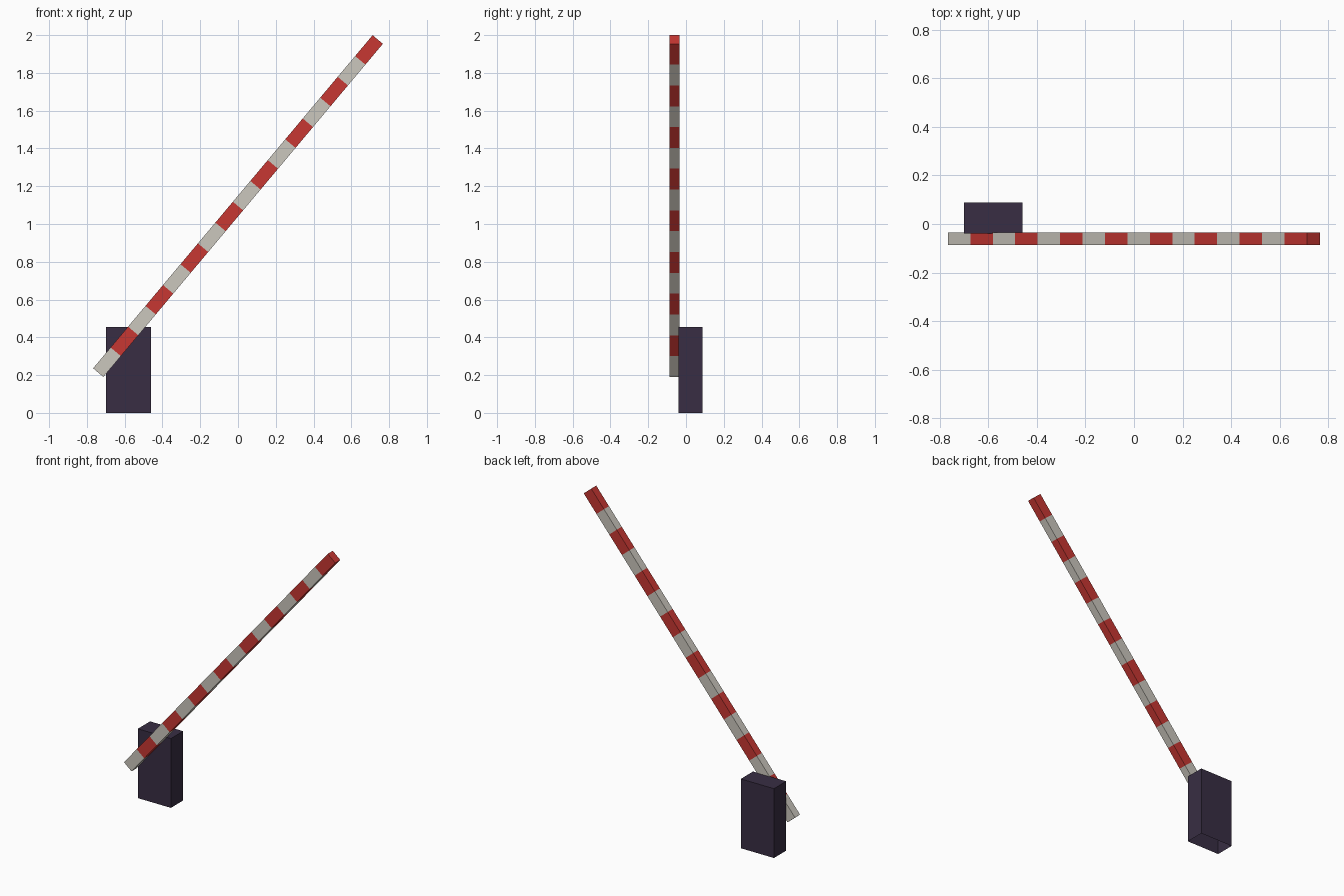
import bpy, bmesh, math
from mathutils import Matrix, Vector

if "Cube" in bpy.data.objects:
    bpy.data.objects.remove(bpy.data.objects["Cube"])


def material(name, rgb):
    m = bpy.data.materials.new(name)
    m.diffuse_color = (*rgb, 1)
    m.use_nodes = True
    m.node_tree.nodes["Principled BSDF"].inputs["Base Color"].default_value = m.diffuse_color
    return m


WHITE = material("off white", (0.60, 0.57, 0.51))
RED = material("signal red", (0.57, 0.038, 0.032))
DARK = material("dark violet grey", (0.040, 0.027, 0.057))


def add_object(name, bm, mats):
    mesh = bpy.data.meshes.new(name)
    bm.to_mesh(mesh)
    bm.free()
    for m in mats:
        mesh.materials.append(m)
    ob = bpy.data.objects.new(name, mesh)
    bpy.context.collection.objects.link(ob)
    return ob


def box(size, centre):
    bm = bmesh.new()
    bmesh.ops.create_cube(bm, size=1, matrix=Matrix.Translation(centre) @ Matrix.Diagonal((*size, 1)))
    return bm


# Housing: plain box, open underneath
bm = box((0.24, 0.127, 0.455), (-0.58, 0.0245, 0.2275))
bmesh.ops.delete(bm, geom=[f for f in bm.faces if f.normal.z < -0.5], context='FACES_ONLY')
add_object("housing", bm, [DARK])

# Barrier arm: a bar cut into equal stripes, white first, then raised 50 degrees
LENGTH, STRIPES = 2.302, 16
step = LENGTH / STRIPES
bm = box((LENGTH, 0.052, 0.071), (0, 0, 0))
for i in range(1, STRIPES):
    bmesh.ops.bisect_plane(bm, geom=bm.verts[:] + bm.edges[:] + bm.faces[:],
                           plane_co=Vector((-LENGTH / 2 + i * step, 0, 0)), plane_no=(1, 0, 0))
for f in bm.faces:
    k = int((f.calc_center_median().x + LENGTH / 2) / step)
    f.material_index = min(max(k, 0), STRIPES - 1) % 2
arm = add_object("barrier_arm", bm, [WHITE, RED])
arm.location = (0, -0.061, 1.095)
arm.rotation_euler = (0, -math.radians(50), 0)
